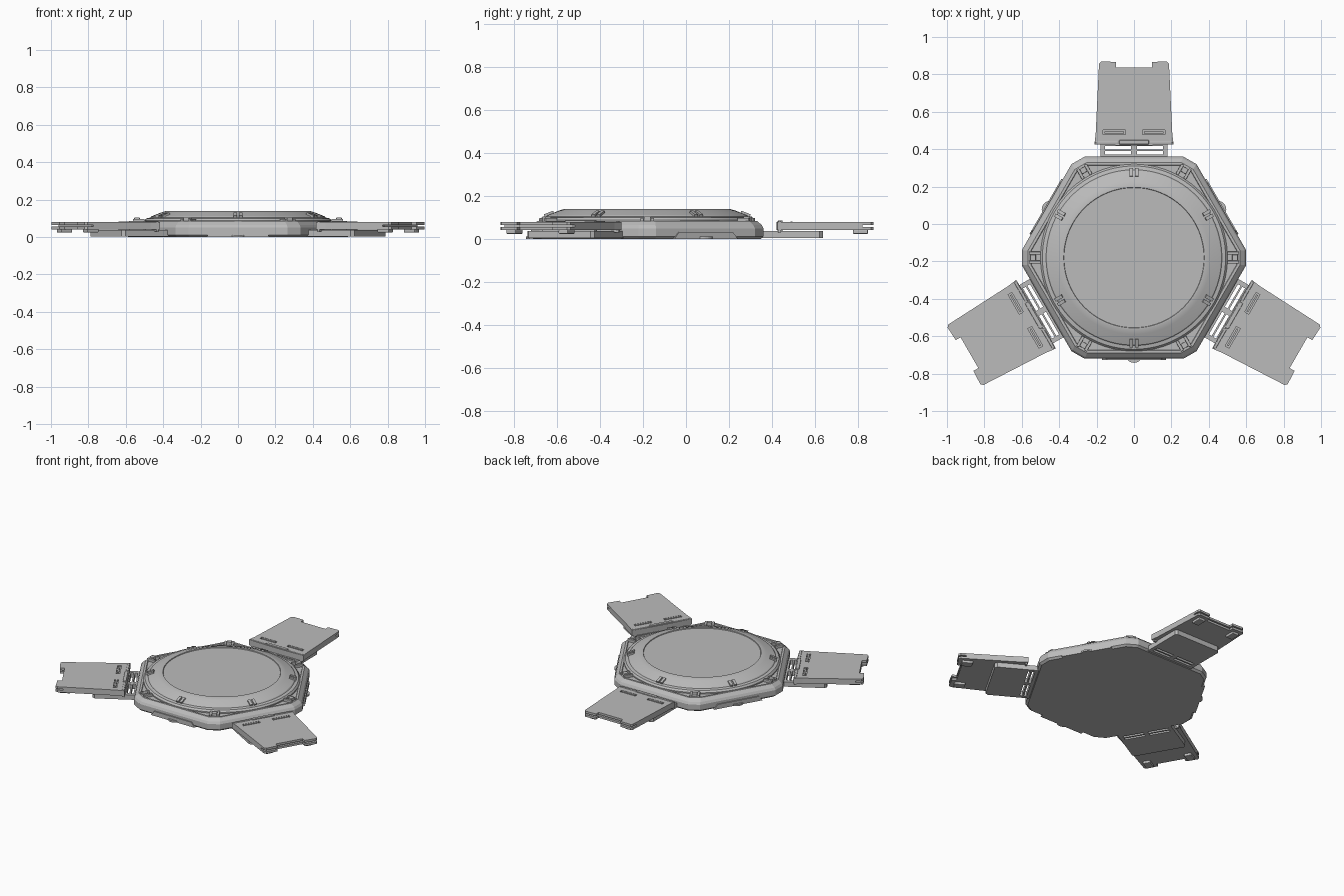
import bpy, bmesh, math
from mathutils import Matrix, Vector

cube = bpy.data.objects.get("Cube")
if cube:
    bpy.data.objects.remove(cube, do_unlink=True)

grey = bpy.data.materials.new("plain grey")
grey.use_nodes = True
grey.diffuse_color = (0.5, 0.5, 0.5, 1)
grey.node_tree.nodes["Principled BSDF"].inputs["Base Color"].default_value = (0.5, 0.5, 0.5, 1)

CENTRE = Matrix.Translation((0, -0.18, 0))


def spin(deg):
    """Placement whose local +y points outward; zero degrees is the back."""
    return CENTRE @ Matrix.Rotation(math.radians(deg), 4, 'Z')


def finish(bm, name, place):
    bmesh.ops.recalc_face_normals(bm, faces=bm.faces)
    mesh = bpy.data.meshes.new(name)
    bm.to_mesh(mesh)
    bm.free()
    mesh.materials.append(grey)
    ob = bpy.data.objects.new(name, mesh)
    bpy.context.collection.objects.link(ob)
    ob.matrix_world = place
    return ob


def loft(name, rings, place):
    """Skin a stack of equal-length rings and cap both ends."""
    bm = bmesh.new()
    loops = [[bm.verts.new(p) for p in ring] for ring in rings]
    for a, b in zip(loops, loops[1:]):
        for i in range(len(a)):
            j = (i + 1) % len(a)
            bm.faces.new((a[i], a[j], b[j], b[i]))
    bm.faces.new(loops[0])
    bm.faces.new(loops[-1])
    return finish(bm, name, place)


def prism(name, outline, z0, z1, place):
    return loft(name, [[(x, y, z) for x, y in outline] for z in (z0, z1)], place)


def add_box(bm, x0, x1, y0, y1, z0, z1, tilt=0):
    mid = Vector((x0 + x1, y0 + y1, z0 + z1)) / 2
    m = (Matrix.Translation(mid) @ Matrix.Rotation(tilt, 4, 'X')
         @ Matrix.Diagonal((x1 - x0, y1 - y0, z1 - z0, 1)))
    bmesh.ops.create_cube(bm, size=1, matrix=m)


def boxes(name, items, place, tilt=0):
    bm = bmesh.new()
    for it in items:
        add_box(bm, *it, tilt=tilt)
    return finish(bm, name, place)


def select_only(ob):
    bpy.ops.object.select_all(action='DESELECT')
    ob.select_set(True)
    bpy.context.view_layer.objects.active = ob


def carve(ob, items, place):
    cutter = boxes("cutter", items, place)
    cutter.hide_render = True
    mod = ob.modifiers.new("cut", 'BOOLEAN')
    mod.operation = 'DIFFERENCE'
    mod.object = cutter
    mod.solver = 'EXACT'
    select_only(ob)
    bpy.ops.object.modifier_apply(modifier="cut")
    bpy.data.objects.remove(cutter, do_unlink=True)


def bevel(ob, width):
    mod = ob.modifiers.new("bevel", 'BEVEL')
    mod.width = width
    mod.segments = 2
    mod.limit_method = 'ANGLE'


# Hexagonal base with clipped corners
def hexagon(scale, z):
    pts = []
    for k in range(6):
        for side in (-1, 1):
            p = Matrix.Rotation(math.radians(60 * k), 3, 'Z') @ Vector((0.6, 0.04 * side, 0))
            pts.append((p.x * scale, p.y * scale, z))
    return pts


loft("base", [hexagon(s, z) for s, z in
              ((0.975, 0), (1, 0.012), (1, 0.05), (0.985, 0.065), (0.945, 0.085),
               (0.92, 0.085), (0.915, 0.08))], CENTRE)


# Round raised dish with a stepped, sloping rim
def circle(r, z, n=96):
    return [(r * math.cos(2 * math.pi * i / n), r * math.sin(2 * math.pi * i / n), z)
            for i in range(n)]


dish = loft("round_platform", [circle(r, z) for r, z in
            ((0.5, 0.07), (0.5, 0.088), (0.49, 0.1), (0.47, 0.104), (0.465, 0.11),
             (0.41, 0.132), (0.385, 0.14), (0.376, 0.14), (0.374, 0.135))], CENTRE)
select_only(dish)
bpy.ops.object.shade_smooth_by_angle(angle=math.radians(20))

# Rim clips, and brackets at the base corners
for k in range(6):
    boxes("rim_clip", [(s * 0.014 - 0.009, s * 0.014 + 0.009, 0.432, 0.478, 0.104, 0.124)
                       for s in (-1, 1)], spin(60 * k), tilt=-0.38)
    bracket = boxes("corner_bracket", [
        (-0.032, -0.016, 0.5, 0.562, 0.07, 0.098), (0.016, 0.032, 0.5, 0.562, 0.07, 0.098),
        (-0.016, 0.016, 0.525, 0.555, 0.07, 0.105)], spin(30 + 60 * k))
    bevel(bracket, 0.003)

# Plates and feet on the three free sides
for deg in (60, 180, 300):
    place = spin(deg)
    loft("side_plate", [[(-0.17, y, 0), (0.17, y, 0), (0.145, y, 0.032), (-0.145, y, 0.032)]
                        for y in (0.52, 0.547)], place)
    foot = [(0.036 * math.cos(a), 0.538 + 0.024 * math.sin(a))
            for a in (math.pi * i / 10 for i in range(11))]
    prism("side_foot", foot, 0, 0.012, place)

# Three folding arms
panel_half = [(0.095, 1.016), (0.095, 1.046), (0.175, 1.05), (0.187, 1.038), (0.205, 0.66),
              (0.212, 0.605), (0.07, 0.6)]
panel_outline = panel_half + [(-x, y) for x, y in reversed(panel_half)]
leaf_half = [(0.18, 0.52), (0.18, 0.8), (0.165, 0.815)]
leaf_outline = leaf_half + [(-x, y) for x, y in reversed(leaf_half)]

for deg in (0, 120, 240):
    place = spin(deg)
    # Lower hinge leaf with two rows of open slots
    leaf = prism("hinge_leaf", leaf_outline, 0.004, 0.038, place)
    carve(leaf, [(min(s * 0.015, s * 0.155), max(s * 0.015, s * 0.155), y, y + 0.017, -0.1, 0.1)
                 for s in (-1, 1) for y in (0.552, 0.579)], place)
    # Upper panel with shallow slots and a split tip
    panel = prism("arm_panel", panel_outline, 0.041, 0.08, place)
    slots = [(s * 0.105 - 0.06, s * 0.105 + 0.06, 0.658, 0.682, 0.07, 0.1) for s in (-1, 1)]
    carve(panel, slots + [(-0.3, 0.3, 1.0, 1.1, 0.056, 0.065)], place)
    boxes("slot_bars", [(s * 0.105 - 0.052, s * 0.105 + 0.052, 0.665, 0.675, 0.06, 0.082)
                        for s in (-1, 1)], place)
    # Hinge knuckles and raised hinge strip
    strip = boxes("hinge_strip", [(-0.08, 0.08, 0.606, 0.628, 0.03, 0.087),
                                  (-0.205, -0.085, 0.607, 0.622, 0.03, 0.084),
                                  (0.085, 0.205, 0.607, 0.622, 0.03, 0.084)], place)
    bevel(strip, 0.004)
    # Small pads below the tip
    pads = boxes("tip_pads", [(s * 0.14 - 0.025, s * 0.14 + 0.025, 0.955, 1.025, 0.024, 0.045)
                              for s in (-1, 1)], place)
    bevel(pads, 0.005)
